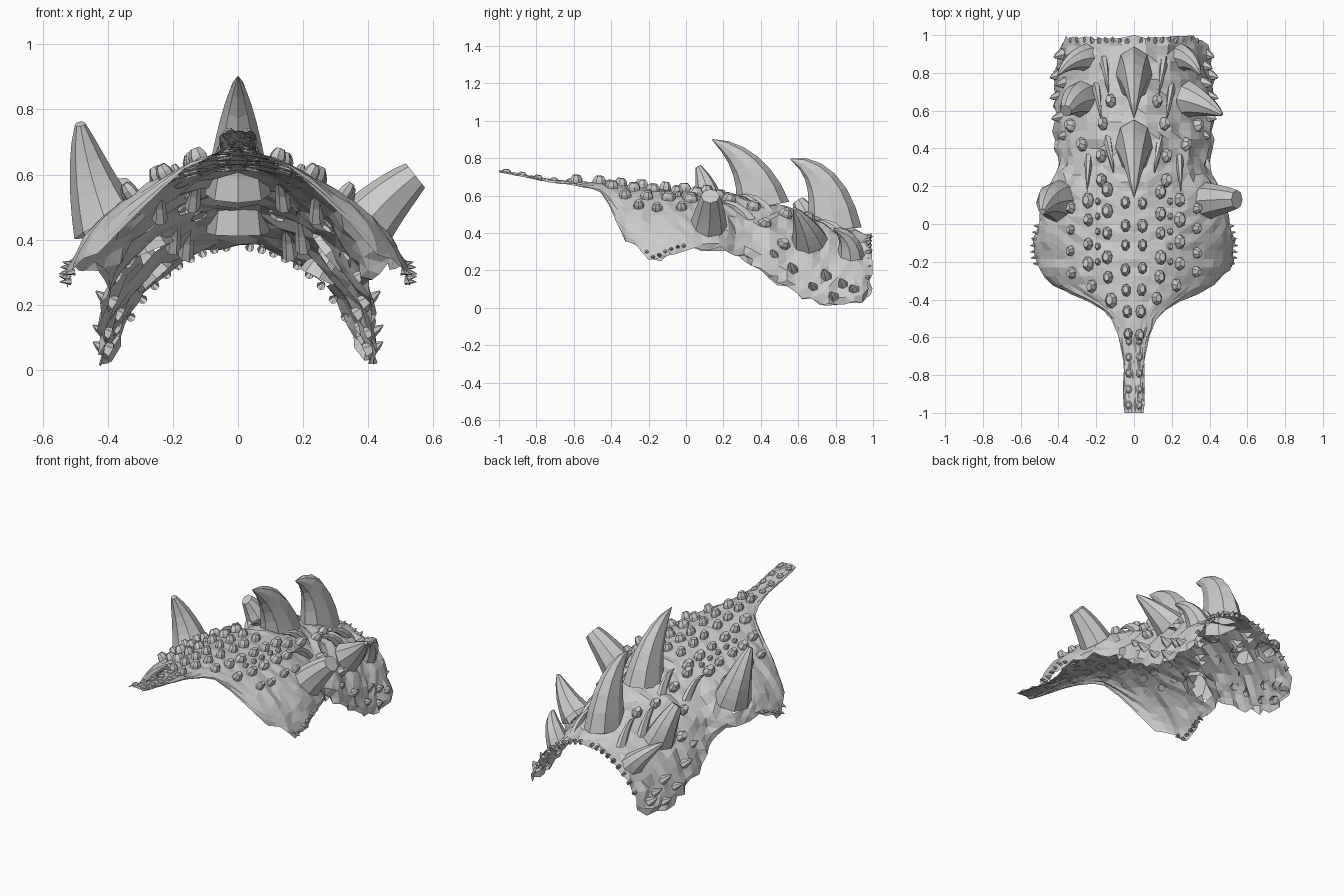
import bpy, bmesh, math, random
from mathutils import Vector

if "Cube" in bpy.data.objects:
    bpy.data.objects.remove(bpy.data.objects["Cube"])
random.seed(4)

# Shell stations: y, half width, ridge height, rim height
ST = [(-1, .05, .735, .725), (-.95, .057, .728, .715), (-.72, .055, .685, .67), (-.6, .08, .675, .655),
      (-.5, .12, .672, .635), (-.44, .18, .668, .61), (-.37, .33, .66, .46), (-.33, .42, .655, .36),
      (-.25, .5, .65, .31), (-.17, .53, .645, .23), (-.1, .53, .635, .28), (0, .51, .63, .31),
      (.2, .46, .61, .31), (.3, .385, .6, .26), (.4, .41, .57, .2), (.5, .42, .55, .12),
      (.65, .42, .5, .04), (.8, .41, .45, .005), (.93, .4, .4, .02), (.99, .36, .38, .07)]


def station(y):
    y = max(-1, min(.99, y))
    for a, b in zip(ST, ST[1:]):
        if y <= b[0]:
            f = (y - a[0]) / (b[0] - a[0])
            return [a[i] + (b[i] - a[i]) * f for i in (1, 2, 3)]


def surf(y, t):
    w, top, rim = station(y)
    drop = .6 * (1 - math.sqrt(max(0, 1 - t * t))) + .4 * t * t
    return Vector((w * t, y, top - (top - rim) * drop))


def normal(y, t):
    t = max(-.97, min(.97, t))
    du = surf(y, t + .02) - surf(y, t - .02)
    dv = surf(y + .02, t) - surf(y - .02, t)
    return du.cross(dv).normalized()


def finish(name, bm):
    me = bpy.data.meshes.new(name)
    bm.to_mesh(me)
    bm.free()
    ob = bpy.data.objects.new(name, me)
    bpy.context.collection.objects.link(ob)
    return ob


def loft(bm, rings, cap=True):
    rv = [[bm.verts.new(p) for p in r] for r in rings]
    for a, b in zip(rv, rv[1:]):
        n = len(a)
        for i in range(n):
            bm.faces.new((a[i], a[(i + 1) % n], b[(i + 1) % n], b[i]))
    if cap:
        bm.faces.new(rv[-1])


def horn(bm, p0, p1, p2, r, flat=1.0, blunt=.03, sides=8, steps=6):
    # Tapered tube along a quadratic curve, open at its base
    p0, p1, p2 = Vector(p0), Vector(p1), Vector(p2)
    rings = []
    for k in range(steps + 1):
        t = k / steps
        c = p0 * (1 - t) ** 2 + p1 * 2 * t * (1 - t) + p2 * t * t
        T = ((p1 - p0) * (1 - t) + (p2 - p1) * t).normalized()
        s = T.cross(Vector((0, 1, 0))).normalized()
        u = s.cross(T)
        rad = r * (blunt + (1 - blunt) * (1 - t) ** .85)
        rings.append([c + s * math.cos(a) * rad * flat + u * math.sin(a) * rad
                      for a in (2 * math.pi * i / sides for i in range(sides))])
    loft(bm, rings)


def spike(bm, y, t, length, r, lean=(0, 0, 0)):
    n = normal(y, t)
    p = surf(y, t) - n * .01
    tip = p + (n + Vector(lean)).normalized() * length
    horn(bm, p, p.lerp(tip, .5) + n * length * .1, tip, r, .8, .08, 6, 3)


def stud(bm, y, x, r, h):
    # Faceted oval dome lying on the shell
    t = max(-.96, min(.96, x / station(y)[0]))
    p, n = surf(y, t), normal(y, t)
    u = n.cross(Vector((1, 0, 0)))
    if u.length < .2:
        u = Vector((0, 1, 0))
    u.normalize()
    s = u.cross(n)
    ph = random.random()
    rings = []
    for k, z in ((1, -.1), (.95, .45), (.55, 1)):
        rings.append([p + n * z * h + (s * math.cos(a) * .8 + u * math.sin(a) * 1.1) * r * k
                      for a in (2 * math.pi * (i + ph) / 7 for i in range(7))])
    loft(bm, rings)


# Horns: name, base, control, tip, radius, flatness, bluntness
HORNS = [("rear_crest_horn", (0, .41, .54), (0, .36, .8), (0, .14, .9), .145, .7, .02),
         ("front_crest_horn", (0, .79, .42), (0, .77, .74), (0, .56, .795), .15, .65, .02),
         ("left_shoulder_horn", (-.4, .12, .44), (-.46, .14, .6), (-.485, .065, .755), .115, .95, .15),
         ("right_shoulder_horn", (.385, .12, .44), (.46, .13, .53), (.545, .13, .597), .1, .95, .5),
         ("left_brow_horn", (-.28, .66, .36), (-.33, .66, .48), (-.36, .6, .57), .1, .9, .35),
         ("right_brow_horn", (.28, .66, .36), (.38, .64, .44), (.465, .58, .53), .1, .9, .1),
         ("left_front_horn", (-.25, .88, .28), (-.34, .88, .38), (-.4, .79, .42), .075, .9, .1),
         ("right_front_horn", (.25, .88, .28), (.31, .88, .4), (.35, .79, .42), .075, .9, .1)]
for name, a, b, c, r, fl, bl in HORNS:
    bm = bmesh.new()
    horn(bm, a, b, c, r, fl, bl)
    finish(name, bm)

# Curved back shell, slightly roughened, ragged along its rim
bm = bmesh.new()
NY, NT = 44, 10
grid = []
for j in range(NY + 1):
    y = -1 + 1.99 * j / NY
    row = []
    for i in range(-NT, NT + 1):
        t = math.sin(i / NT * math.pi / 2)
        p = surf(y, t)
        rough = .003 if y < -.45 else (.006 if y < .2 else .013)
        p += normal(y, t) * random.uniform(-rough, rough)
        if y > -.3 and abs(i) == NT:
            p += Vector((random.uniform(-.008, .008), random.uniform(-.015, .015), random.uniform(-.01, .02)))
        if j == NY:
            p.y += random.uniform(-.02, .01)
        p.z = max(0, p.z)
        row.append(bm.verts.new(p))
    grid.append(row)
for a, b in zip(grid, grid[1:]):
    for i in range(2 * NT):
        bm.faces.new((a[i], a[i + 1], b[i + 1], b[i]))
# Hollow openings under the horns
hit = [f for f in bm.faces if any((f.calc_center_median() - Vector(h[1])).length < h[4] * .6 for h in HORNS)]
bmesh.ops.delete(bm, geom=hit, context='FACES')
bmesh.ops.triangulate(bm, faces=bm.faces[:])
finish("back_shell", bm)

# Studs: paired rows along the tail and back, scattered ones over the front
bm = bmesh.new()
for sx in (-1, 1):
    for k in range(5):
        stud(bm, -.96 + .085 * k, sx * .028, .022, .014)
    for x, y0, n, r in ((.045, -.58, 7, .032), (.14, -.4, 6, .036), (.24, -.33, 5, .036), (.33, -.26, 4, .028)):
        for k in range(n):
            y = y0 + .115 * k
            spread = min(1, .5 + (y + .75))
            stud(bm, y + random.uniform(-.01, .01), sx * x * spread, r * random.uniform(.85, 1.1), .038)
    for k in range(5):
        stud(bm, -.2 + .08 * k, sx * .19, .018, .022)
    for y, x in ((.23, .17), (.36, .17), (.53, .16), (.65, .12), (.42, .27), (.52, .33)):
        stud(bm, y, sx * x, .035, .04)
finish("studs", bm)

# Short spikes on the front cheeks
bm = bmesh.new()
for s in (-1, 1):
    for y, t, l, r in ((.57, .93, .07, .035), (.79, .985, .06, .035), (.9, .96, .06, .035), (.75, .9, .07, .035),
                       (.68, .97, .06, .03), (.84, .93, .06, .03), (.47, .9, .05, .03)):
        spike(bm, y, s * t, l, r, (0, -.4, .3))
finish("cheek_spikes", bm)

# Fine ragged teeth along the rear flaps and the front edge
bm = bmesh.new()
for s in (-1, 1):
    for k in range(7):
        spike(bm, -.21 + .033 * k, s * .99, .035, .014, (0, 0, -.6 + .2 * (k % 3)))
    for k in range(9):
        spike(bm, .97, s * (.1 + .1 * k), random.uniform(.02, .04), .018, (0, .8, 0))
finish("edge_teeth", bm)

# Low folds flanking the crest horns
bm = bmesh.new()
for s in (-1, 1):
    for x, y in ((.16, .86), (.2, .72), (.14, .44), (.24, .34)):
        w = station(y)[0]
        a, b = surf(y, s * x / w), surf(y - .17, s * (x - .03) / w)
        horn(bm, a - Vector((0, 0, .03)), a.lerp(b, .4) + Vector((0, 0, .06)), b + Vector((0, 0, .015)), .04, .6, .05, 6, 4)
finish("crest_folds", bm)
